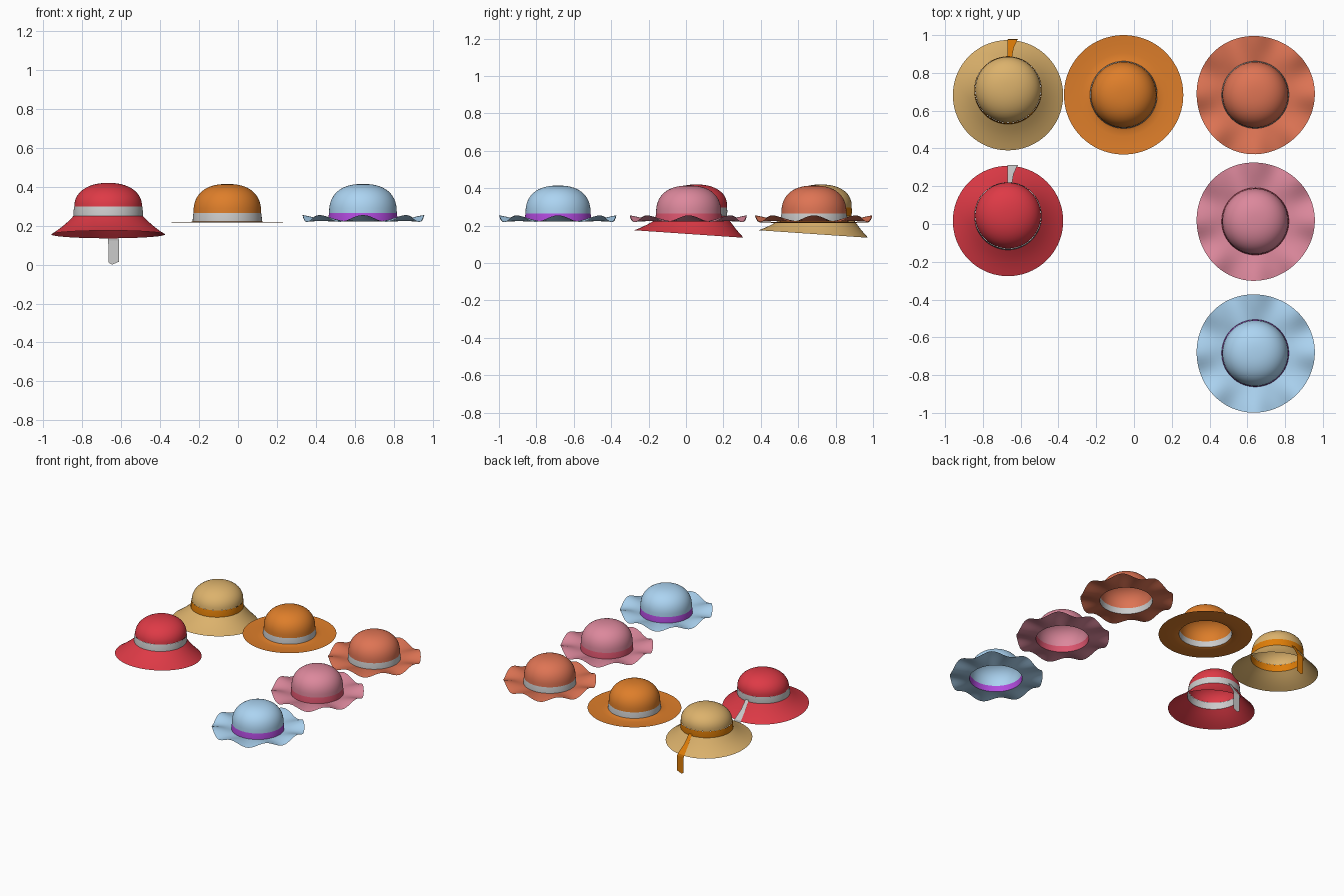
import bpy, bmesh, math

if "Cube" in bpy.data.objects:
    bpy.data.objects.remove(bpy.data.objects["Cube"])

SEG = 96


def material(name, rgb):
    m = bpy.data.materials.new(name)
    lin = [(c / 255 / 12.92) if c < 10 else ((c / 255 + 0.055) / 1.055) ** 2.4 for c in rgb]
    m.diffuse_color = (*lin, 1)
    m.use_nodes = True
    m.node_tree.nodes["Principled BSDF"].inputs["Base Color"].default_value = m.diffuse_color
    return m


def finish(bm, name, loc, mat):
    me = bpy.data.meshes.new(name)
    bm.to_mesh(me)
    bm.free()
    ob = bpy.data.objects.new(name, me)
    bpy.context.collection.objects.link(ob)
    ob.location = (*loc, 0)
    if mat:
        me.materials.append(mat)
    for p in me.polygons:
        p.use_smooth = True
    return ob


def lathe(name, loc, profile, mat, shape=lambda a, r, z: (r, z, 0)):
    """Revolve (r, z) points listed from the outside in; shape bends each point to (r, z, y offset)."""
    bm = bmesh.new()
    rings = []
    for r, z in profile:
        if r == 0:
            r2, z2, dy = shape(0, 0, z)
            rings.append([bm.verts.new((0, dy, z2))] * SEG)
            continue
        ring = []
        for i in range(SEG):
            a = 2 * math.pi * i / SEG
            r2, z2, dy = shape(a, r, z)
            ring.append(bm.verts.new((r2 * math.cos(a), r2 * math.sin(a) + dy, z2)))
        rings.append(ring)
    for lo, hi in zip(rings, rings[1:]):
        for i in range(SEG):
            j = (i + 1) % SEG
            vs = [lo[i], lo[j], hi[j], hi[i]]
            bm.faces.new(vs[:3] if hi[i] == hi[j] else vs)
    return finish(bm, name, loc, mat)


def dome(r, z0, z1, n=14, power=2.4):
    """Superellipse crown profile."""
    pts = []
    for k in range(n):
        t = math.pi / 2 * k / n
        pts.append((r * math.cos(t) ** (2 / power), z0 + (z1 - z0) * math.sin(t) ** (2 / power)))
    return pts + [(0, z1)]


def wavy(a, r, z):
    # ripples grow towards the rim
    t = max(0, (r - 0.185) / 0.13)
    return r * (1 + 0.01 * t * math.cos(3 * a - 0.6)), z + 0.018 * t * math.cos(8 * a), 0


def sloped(a, r, z):
    # rim dips at the back, crown sits a little back
    t = min(1, max(0, (r - 0.178) / 0.114))
    if z > 0.25:
        t = 0
    dy = 0.025 * (1 - t) + max(0, z - 0.25) * 0.08
    return r, z - 0.02 * t * math.sin(a), dy


def brim_hat(tag, loc, main, band, brim, shape):
    lathe(tag + "_brim", loc, brim, main, shape)
    lathe(tag + "_band", loc, [(0.178, 0.222), (0.177, 0.245), (0.174, 0.265)], band)
    lathe(tag + "_crown", loc, dome(0.174, 0.265, 0.414), main)


def cloche(tag, loc, main, band):
    brim = [(0.292, 0.155), (0.265, 0.173), (0.235, 0.196), (0.205, 0.222), (0.178, 0.25)]
    lathe(tag + "_brim", loc, brim, main, sloped)
    lathe(tag + "_band", loc, [(0.178, 0.25), (0.178, 0.275), (0.175, 0.298)], band, sloped)
    lathe(tag + "_crown", loc, dome(0.174, 0.298, 0.42, power=2.2), main, sloped)
    # ribbon tail lies on the back of the brim, then hangs
    bm = bmesh.new()
    rows = [(-0.004, 0.022, 0.205, 0.262), (-0.004, 0.03, 0.25, 0.198),
            (-0.003, 0.05, 0.294, 0.141), (0.0, 0.056, 0.297, 0.125), (0.002, 0.056, 0.297, 0.01)]
    prev = None
    for x0, x1, y, z in rows:
        last = z < 0.02
        cur = [bm.verts.new((x0, y, z)), bm.verts.new((x1, y, z + (0.005 if last else 0)))]
        if last:
            tip = bm.verts.new((0.02, y, 0))
            bm.faces.new((cur[1], prev[1], prev[0], cur[0], tip))
        elif prev:
            bm.faces.new((prev[0], prev[1], cur[1], cur[0]))
        prev = cur
    tail = finish(bm, tag + "_ribbon_tail", loc, band)
    for p in tail.data.polygons:
        p.use_smooth = False


red = material("red", (222, 58, 70))
tan = material("tan", (220, 178, 108))
orange = material("orange", (222, 126, 42))
coral = material("coral", (222, 116, 84))
pink = material("pink", (220, 136, 156))
blue = material("blue", (172, 212, 242))
purple = material("purple", (178, 75, 222))
amber = material("amber", (224, 126, 8))
rose = material("rose", (220, 85, 110))

# Sloped hats with ribbon tails
cloche("red_hat", (-0.667, 0.016), red, None)
cloche("tan_hat", (-0.667, 0.682), tan, amber)

# Flat brimmed hat
flat = [(0.316, 0.22), (0.27, 0.216), (0.22, 0.215), (0.19, 0.217), (0.178, 0.222)]
brim_hat("orange_hat", (-0.055, 0.684), orange, None, flat, lambda a, r, z: (r, z, 0))

# Wavy brimmed hats
wave = [(0.313, 0.237), (0.29, 0.236), (0.265, 0.234), (0.24, 0.231), (0.21, 0.227), (0.178, 0.222)]
for tag, y, main, band in (("coral_hat", 0.684, coral, None), ("pink_hat", 0.014, pink, rose),
                           ("blue_hat", -0.684, blue, purple)):
    brim_hat(tag, (0.642, y), main, band, wave, wavy)
